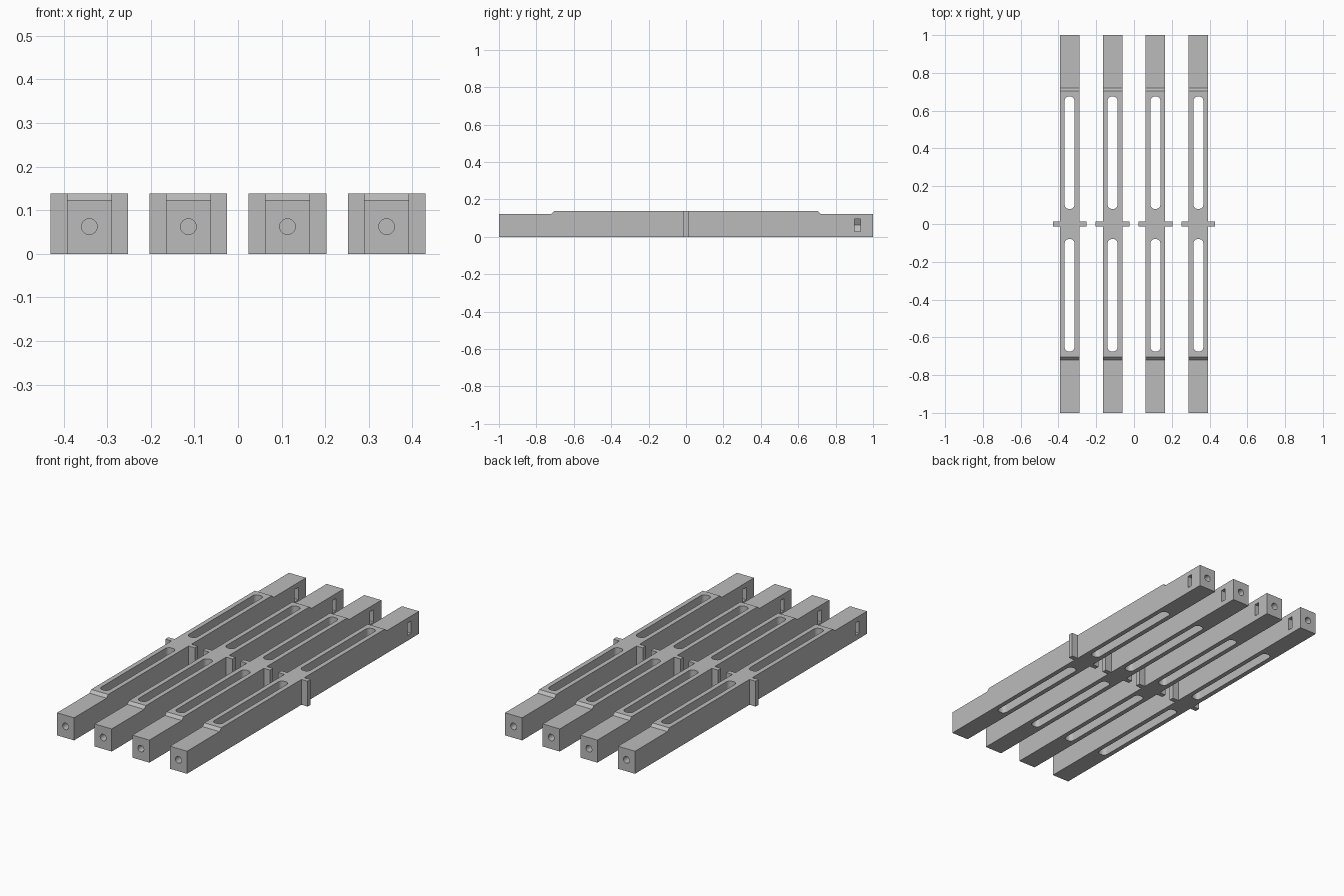
import bpy, bmesh
from math import pi, cos, sin, radians
from mathutils import Matrix, Vector

if "Cube" in bpy.data.objects:
    bpy.data.objects.remove(bpy.data.objects["Cube"], do_unlink=True)

GREY = (0.5, 0.5, 0.5, 1.0)
grey = bpy.data.materials.new("plain grey")
grey.use_nodes = True
grey.diffuse_color = GREY
grey.node_tree.nodes["Principled BSDF"].inputs["Base Color"].default_value = GREY

HALF_W, TOP, END_TOP = 0.0515, 0.138, 0.123
BOLT_Z = 0.0625


def prism(name, outline, depth):
    """Extrude a closed 3D outline along a vector into a solid object."""
    bm = bmesh.new()
    face = bm.faces.new([bm.verts.new(p) for p in outline])
    moved = bmesh.ops.extrude_face_region(bm, geom=[face])["geom"]
    bmesh.ops.translate(bm, vec=Vector(depth),
                        verts=[v for v in moved if isinstance(v, bmesh.types.BMVert)])
    bmesh.ops.recalc_face_normals(bm, faces=bm.faces)
    mesh = bpy.data.meshes.new(name)
    bm.to_mesh(mesh)
    bm.free()
    mesh.materials.append(grey)
    obj = bpy.data.objects.new(name, mesh)
    bpy.context.collection.objects.link(obj)
    return obj


def slot_outline(y0, y1, half, r, steps=8):
    """Rounded rectangle in the ground plane, slightly below it."""
    points = []
    corners = [(half - r, y1 - r), (r - half, y1 - r), (r - half, y0 + r), (half - r, y0 + r)]
    for quarter, (cx, cy) in enumerate(corners):
        for i in range(steps + 1):
            a = (quarter + i / steps) * pi / 2
            points.append((cx + r * cos(a), cy + r * sin(a), -0.1))
    return points


# Bar: side profile with lowered ends, swept across the width
half_profile = [(1, 0), (1, END_TOP), (0.72, END_TOP), (0.705, TOP)]
profile = half_profile + [(-y, z) for y, z in reversed(half_profile)]
bar = prism("bar_1", [(-HALF_W, y, z) for y, z in profile], (2 * HALF_W, 0, 0))

# Cross tab at the middle
tab = prism("cross_tab", [(-0.089, -0.013, 0), (0.089, -0.013, 0),
                          (0.089, 0.013, 0), (-0.089, 0.013, 0)], (0, 0, TOP))
helpers = [(tab, "UNION")]

# Cutters for one end, each repeated turned half round for the other end
circle = [(0.018 * cos(i * pi / 16), 0.85, BOLT_Z + 0.018 * sin(i * pi / 16)) for i in range(32)]
R = 0.039  # nut pocket: hexagon with its far point inside, open on the side
S = R * sin(radians(60))
nut = [(-R, BOLT_Z), (-R / 2, BOLT_Z + S), (0.1, BOLT_Z + S),
       (0.1, BOLT_Z - S), (-R / 2, BOLT_Z - S)]
for angle in (0, pi):
    for obj in (prism("long_slot_cutter", slot_outline(0.08, 0.675, 0.026, 0.022), (0, 0, 0.4)),
                prism("bolt_hole_cutter", circle, (0, 0.3, 0)),
                prism("nut_pocket_cutter", [(x, 0.902, z) for x, z in nut], (0, 0.031, 0))):
        obj.data.transform(Matrix.Rotation(angle, 4, "Z"))
        helpers.append((obj, "DIFFERENCE"))

for obj, operation in helpers:
    obj.hide_render = True
    mod = bar.modifiers.new(obj.name, "BOOLEAN")
    mod.object, mod.operation, mod.solver = obj, operation, "EXACT"

# Bake the cuts, then drop the helpers
bpy.context.view_layer.update()
baked = bpy.data.meshes.new_from_object(
    bar.evaluated_get(bpy.context.evaluated_depsgraph_get()))
bar.modifiers.clear()
bar.data = baked
baked.materials.clear()
baked.materials.append(grey)
for obj, _ in helpers:
    bpy.data.objects.remove(obj, do_unlink=True)

# Smooth the round walls, keep edges sharp
bpy.ops.object.select_all(action="DESELECT")
bar.select_set(True)
bpy.context.view_layer.objects.active = bar
bpy.ops.object.shade_smooth_by_angle(angle=radians(30))

# Four equal bars side by side
bar.location.x = -0.341
for i in range(1, 4):
    copy = bpy.data.objects.new(f"bar_{i + 1}", bar.data)
    copy.location.x = -0.341 + i * 0.2273
    bpy.context.collection.objects.link(copy)
